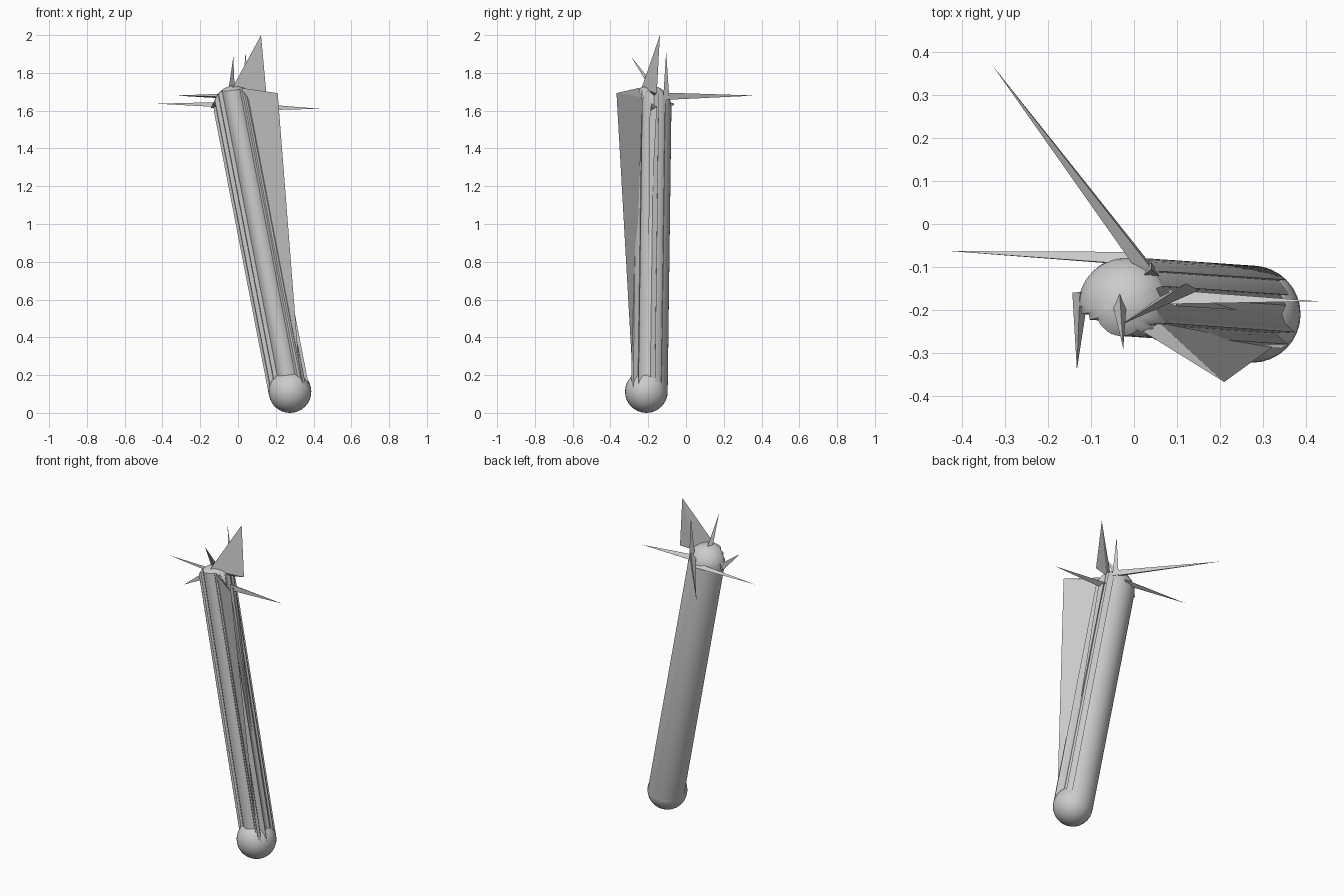
import bpy, bmesh
from math import sin, cos, radians, sqrt
from mathutils import Vector

cube = bpy.data.objects.get("Cube")
if cube:
    bpy.data.objects.remove(cube, do_unlink=True)

grey = bpy.data.materials.new("plain_grey")
grey.use_nodes = True
grey.diffuse_color = (0.6, 0.6, 0.6, 1)
grey.node_tree.nodes["Principled BSDF"].inputs["Base Color"].default_value = (0.6, 0.6, 0.6, 1)

R = 0.113
LOW = Vector((0.275, -0.21, R))
HIGH = Vector((-0.017, -0.19, 1.62))
AXIS = HIGH - LOW
TURN = Vector((0, 0, 1)).rotation_difference(AXIS)


def finish(name, bm, smooth=True):
    bmesh.ops.recalc_face_normals(bm, faces=bm.faces)
    mesh = bpy.data.meshes.new(name)
    bm.to_mesh(mesh)
    bm.free()
    mesh.materials.append(grey)
    obj = bpy.data.objects.new(name, mesh)
    bpy.context.collection.objects.link(obj)
    if smooth:
        bpy.ops.object.select_all(action="DESELECT")
        obj.select_set(True)
        bpy.context.view_layer.objects.active = obj
        bpy.ops.object.shade_smooth_by_angle(angle=radians(30))
    return obj


def arc(start, end, steps, radius=R, centre=(0, 0)):
    angles = [radians(start + (end - start) * i / steps) for i in range(steps + 1)]
    return [(centre[0] + radius * cos(a), centre[1] + radius * sin(a)) for a in angles]


# Rod section: round back, stepped grooves on the side, fluted front
section = arc(180, 45, 20)
section += [(0.07, 0.078)] + arc(46, 25, 4, 0.105)
section += [(0.08, 0.044), (0.092, 0.02), (0.085, 0.0), (0.09, -0.022), (0.104, -0.042)]
section += [(0.07, -0.045), (0.088, -0.07), (0.074, -0.08), (0.068, -0.066), (0.055, -0.07)]
section += arc(-50, -125, 8, 0.06, (0.005, -0.012))
section += [(-0.045, -0.045), (-0.05, -0.03), (-0.072, -0.034), (-0.074, -0.018), (-0.097, -0.02), (-0.098, -0.004)]


def rod():
    bm = bmesh.new()
    length = AXIS.length
    rings = []

    def ring(s, end):
        verts = []
        for x, y in section:
            x, y = x * s, y * s
            h = sqrt(max(0, R * R - x * x - y * y))
            z = length + h if end else -0.6 * h
            verts.append(bm.verts.new(LOW + TURN @ Vector((x, y, z))))
        rings.append(verts)

    scales = (0.06, 0.3, 0.5, 0.7, 0.82, 0.9, 0.96, 1)
    for s in scales:
        ring(s, False)
    for s in reversed(scales):
        ring(s, True)
    n = len(section)
    for a, b in zip(rings, rings[1:]):
        for i in range(n):
            j = (i + 1) % n
            bm.faces.new((a[i], a[j], b[j], b[i]))
    bm.faces.new(rings[0])
    bm.faces.new(rings[-1])
    finish("fluted_rod", bm)


rod()

# Ball showing at the foot
bm = bmesh.new()
bmesh.ops.create_uvsphere(bm, u_segments=32, v_segments=16, radius=R)
bmesh.ops.translate(bm, verts=bm.verts, vec=LOW)
finish("foot_ball", bm)


def shard(name, points):
    bm = bmesh.new()
    v = [bm.verts.new(p) for p in points]
    for a, b, c in ((0, 1, 2), (0, 1, 3), (1, 2, 3), (2, 0, 3)):
        bm.faces.new((v[a], v[b], v[c]))
    finish(name, bm, False)


def spike(name, base, tip, width):
    base, tip = Vector(base), Vector(tip)
    turn = Vector((0, 0, 1)).rotation_difference(tip - base)
    corners = [base + turn @ Vector((width * cos(a), width * sin(a), 0))
               for a in (radians(k) for k in (90, 210, 330))]
    shard(name, corners + [tip])


# Broad thin blades
shard("side_blade", [(0.02, -0.25, 1.72), (0.21, -0.368, 1.693), (0.06, -0.23, 1.67), (0.327, -0.283, 0.2)])
shard("top_blade", [(-0.03, -0.235, 1.72), (0.15, -0.155, 1.69), (0.06, -0.17, 1.68), (0.122, -0.138, 2.0)])

# Thin spikes round the head
spike("back_spike", (0.035, -0.11, 1.675), (-0.33, 0.37, 1.68), 0.022)
spike("right_spike", (0.0, -0.085, 1.63), (-0.43, -0.063, 1.637), 0.02)
spike("left_spike", (0.08, -0.175, 1.62), (0.43, -0.18, 1.61), 0.022)
spike("front_upper_spike", (-0.035, -0.16, 1.69), (-0.025, -0.29, 1.885), 0.022)
spike("upright_spike", (0.04, -0.11, 1.66), (0.04, -0.105, 1.91), 0.022)
spike("front_spike", (-0.125, -0.16, 1.625), (-0.133, -0.34, 1.64), 0.022)
spike("groove_spike", (0.085, -0.175, 1.62), (0.24, -0.2, 0.75), 0.022)
